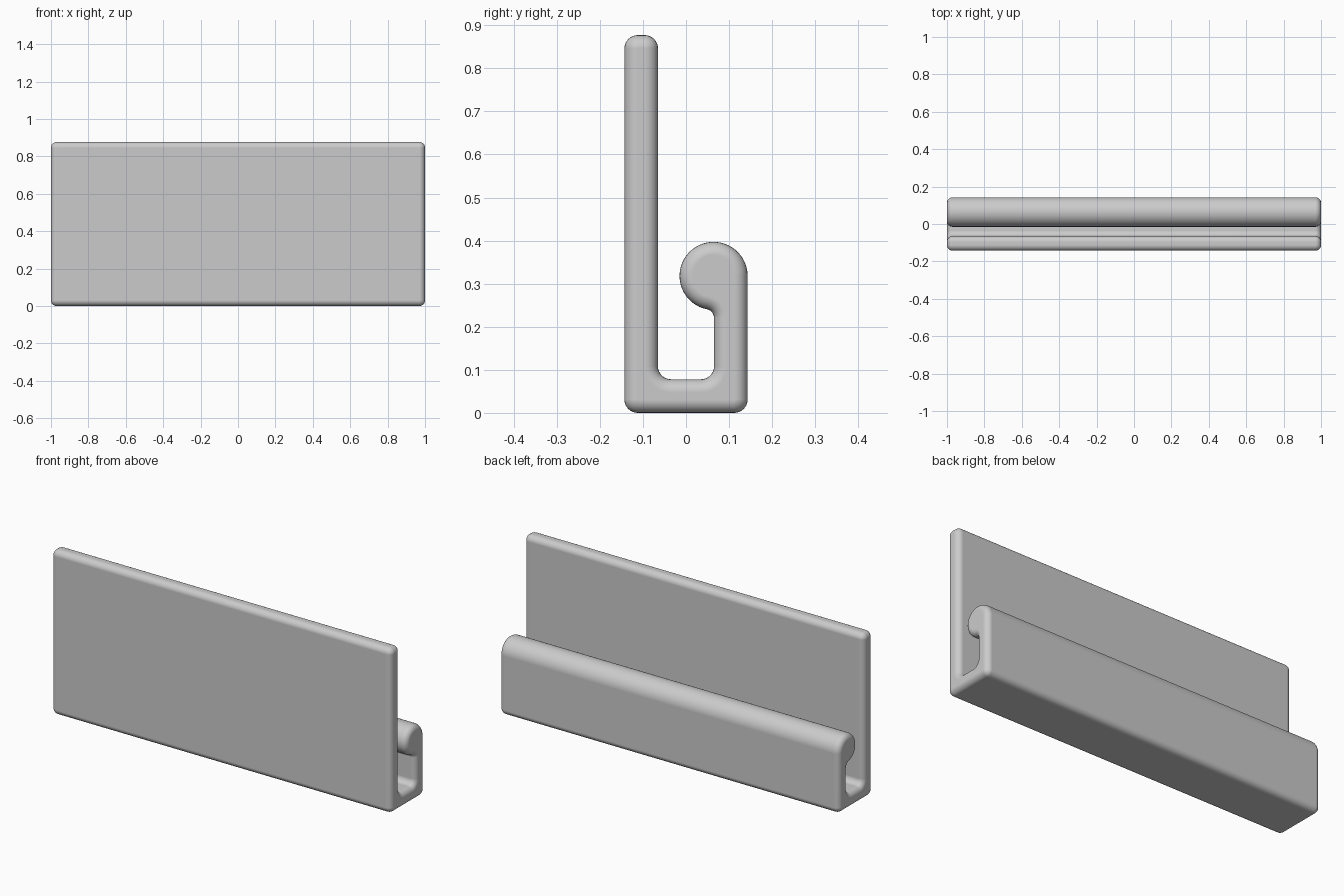
import bpy
import bmesh
from math import sin, cos, radians, atan2, degrees, sqrt, pi

cube = bpy.data.objects.get("Cube")
if cube:
    bpy.data.objects.remove(cube, do_unlink=True)

# Main dimensions
HALF_LENGTH = 1.0
FRONT, BACK, TOP = -0.143, 0.143, 0.877
WALL = 0.078
CORNER = 0.031          # rounding of the outer corners
FILLET = 0.03           # rounding of the inner channel corners
EDGE = 0.03             # rounding of the two ends
BEAD = 0.079            # radius of the bead on the hook
BEAD_Z = 0.318
NECK = 0.02             # fillet below the bead

inner_front, inner_back = FRONT + WALL, BACK - WALL
bead_y = BACK - BEAD
neck_y = inner_back - NECK
neck_z = BEAD_Z - sqrt((BEAD + NECK) ** 2 - (bead_y - neck_y) ** 2)
tangent = degrees(atan2(BEAD_Z - neck_z, bead_y - neck_y))

# Counter-clockwise outline as arcs: y, z, radius, start, end, steps
# Arcs that run backwards are hollow corners.
ARCS = [
    (FRONT + CORNER, CORNER, CORNER, 180, 270, 8),
    (BACK - CORNER, CORNER, CORNER, 270, 360, 8),
    (bead_y, BEAD_Z, BEAD, 0, 180 + tangent, 36),
    (neck_y, neck_z, NECK, tangent, 0, 8),
    (inner_back - FILLET, WALL + FILLET, FILLET, 0, -90, 8),
    (inner_front + FILLET, WALL + FILLET, FILLET, 270, 180, 8),
    (inner_front - CORNER, TOP - CORNER, CORNER, 0, 90, 8),
    (FRONT + CORNER, TOP - CORNER, CORNER, 90, 180, 8),
]


def outline(inset):
    """Outline of the hooked section, moved inward by the inset."""
    points = []
    for y, z, radius, start, end, steps in ARCS:
        r = radius - inset if end > start else radius + inset
        for i in range(steps + 1):
            a = radians(start + (end - start) * i / steps)
            points.append((y + r * cos(a), z + r * sin(a)))
    return points


# Sections from one end to the other, with rounded ends
STEPS = 6
ends = [(HALF_LENGTH - EDGE * (1 - sin(a)), EDGE * (1 - cos(a)))
        for a in (pi / 2 * i / STEPS for i in range(STEPS + 1))]
sections = [(-x, d) for x, d in reversed(ends)] + ends

bm = bmesh.new()
rings = [[bm.verts.new((x, y, z)) for y, z in outline(d)] for x, d in sections]
for a, b in zip(rings, rings[1:]):
    for i in range(len(a)):
        j = (i + 1) % len(a)
        bm.faces.new((a[i], a[j], b[j], b[i]))
bm.faces.new(rings[0])
bm.faces.new(rings[-1])
bmesh.ops.recalc_face_normals(bm, faces=bm.faces)

mesh = bpy.data.meshes.new("hooked_panel")
bm.to_mesh(mesh)
bm.free()
panel = bpy.data.objects.new("hooked_panel", mesh)
bpy.context.collection.objects.link(panel)

# Plain grey
grey = bpy.data.materials.new("plain grey")
grey.use_nodes = True
colour = (0.6, 0.6, 0.6, 1)
grey.diffuse_color = colour
grey.node_tree.nodes["Principled BSDF"].inputs["Base Color"].default_value = colour
mesh.materials.append(grey)

# Smooth roundings, flat walls
bpy.context.view_layer.objects.active = panel
panel.select_set(True)
bpy.ops.object.shade_smooth_by_angle(angle=radians(40))
normals = panel.modifiers.new("flat walls", 'WEIGHTED_NORMAL')
normals.keep_sharp = True
